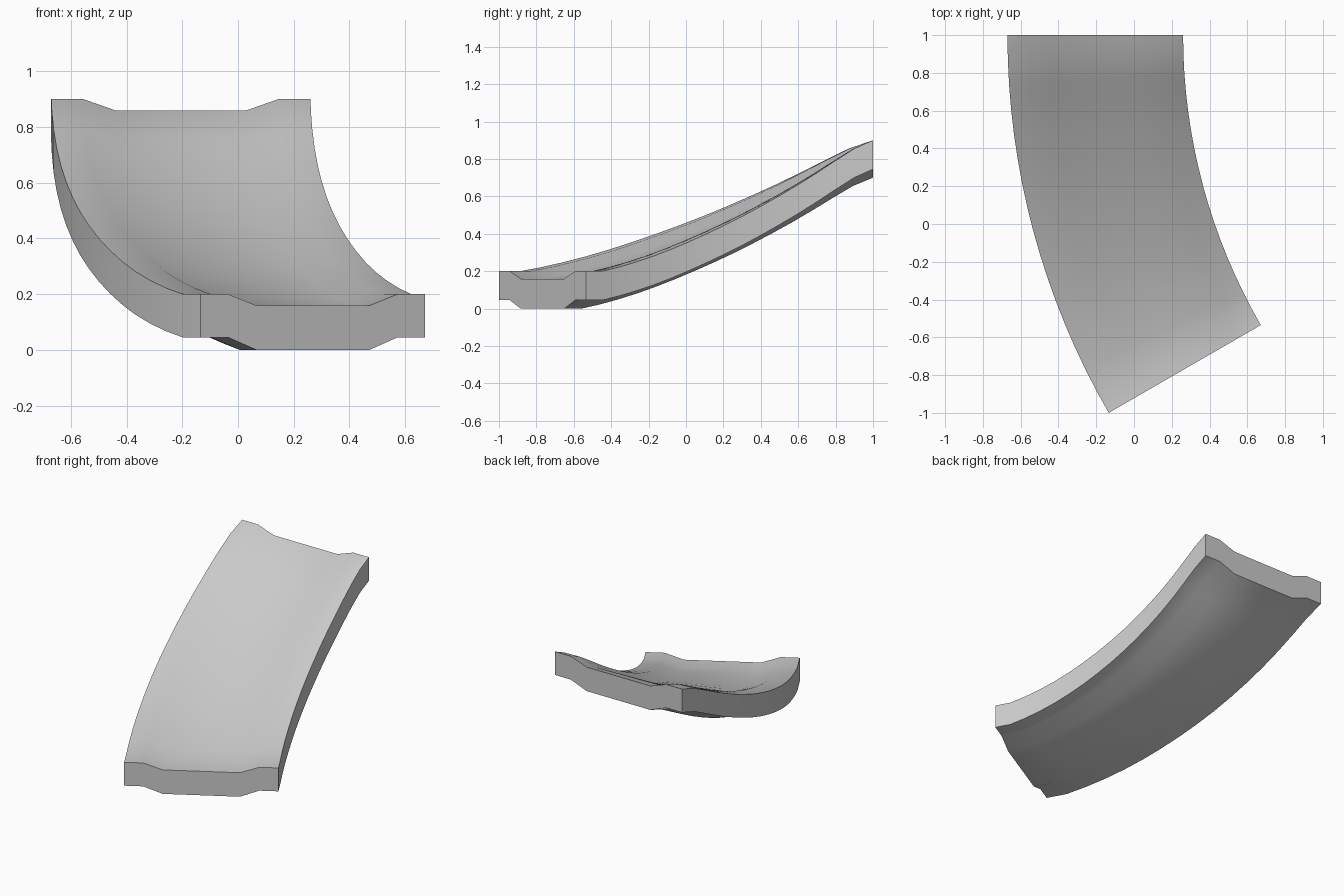
import bpy, bmesh, math

if "Cube" in bpy.data.objects:
    bpy.data.objects.remove(bpy.data.objects["Cube"])

# Curved ramp: a 30 degree arc, swept around a centre to the right of the back end
CX, CY = 3.33, 1.0
R_OUT, WIDTH, STEPS = 4.0, 0.93, 16

# Cross-section (distance from outer edge, height): raised rims, sunken middle
top = [(0, .2), (.115, .2), (.232, .159), (WIDTH - .232, .159), (WIDTH - .115, .2), (WIDTH, .2)]
bottom = [(0, .045), (.115, .045), (.232, 0), (WIDTH - .232, 0), (WIDTH - .115, .045), (WIDTH, .045)]
profile = top + bottom[::-1]

# Rise at each step from the low front end to the high back end
rise = [0, 0, .022, .049, .080, .116, .156, .199, .245, .294, .347,
        .403, .462, .525, .591, .655, .7]

bm = bmesh.new()
rings = []
for i in range(STEPS + 1):
    a = math.radians(30) * (1 - i / STEPS)
    rings.append([bm.verts.new((CX - (R_OUT - d) * math.cos(a),
                                CY - (R_OUT - d) * math.sin(a),
                                z + rise[i])) for d, z in profile])

# Skin between the sections
n = len(profile)
for r0, r1 in zip(rings, rings[1:]):
    for j in range(n):
        k = (j + 1) % n
        bm.faces.new((r0[j], r0[k], r1[k], r1[j]))

# End caps as strips between top and bottom profile points
for ring in (rings[0], rings[-1]):
    for j in range(len(top) - 1):
        bm.faces.new((ring[j], ring[j + 1], ring[n - 2 - j], ring[n - 1 - j]))

bmesh.ops.recalc_face_normals(bm, faces=bm.faces)
mesh = bpy.data.meshes.new("curved_ramp")
bm.to_mesh(mesh)
bm.free()
ramp = bpy.data.objects.new("curved_ramp", mesh)
bpy.context.collection.objects.link(ramp)

# Smooth surface with sharp side and end edges
bpy.context.view_layer.objects.active = ramp
ramp.select_set(True)
bpy.ops.object.shade_smooth_by_angle(angle=math.radians(35))
